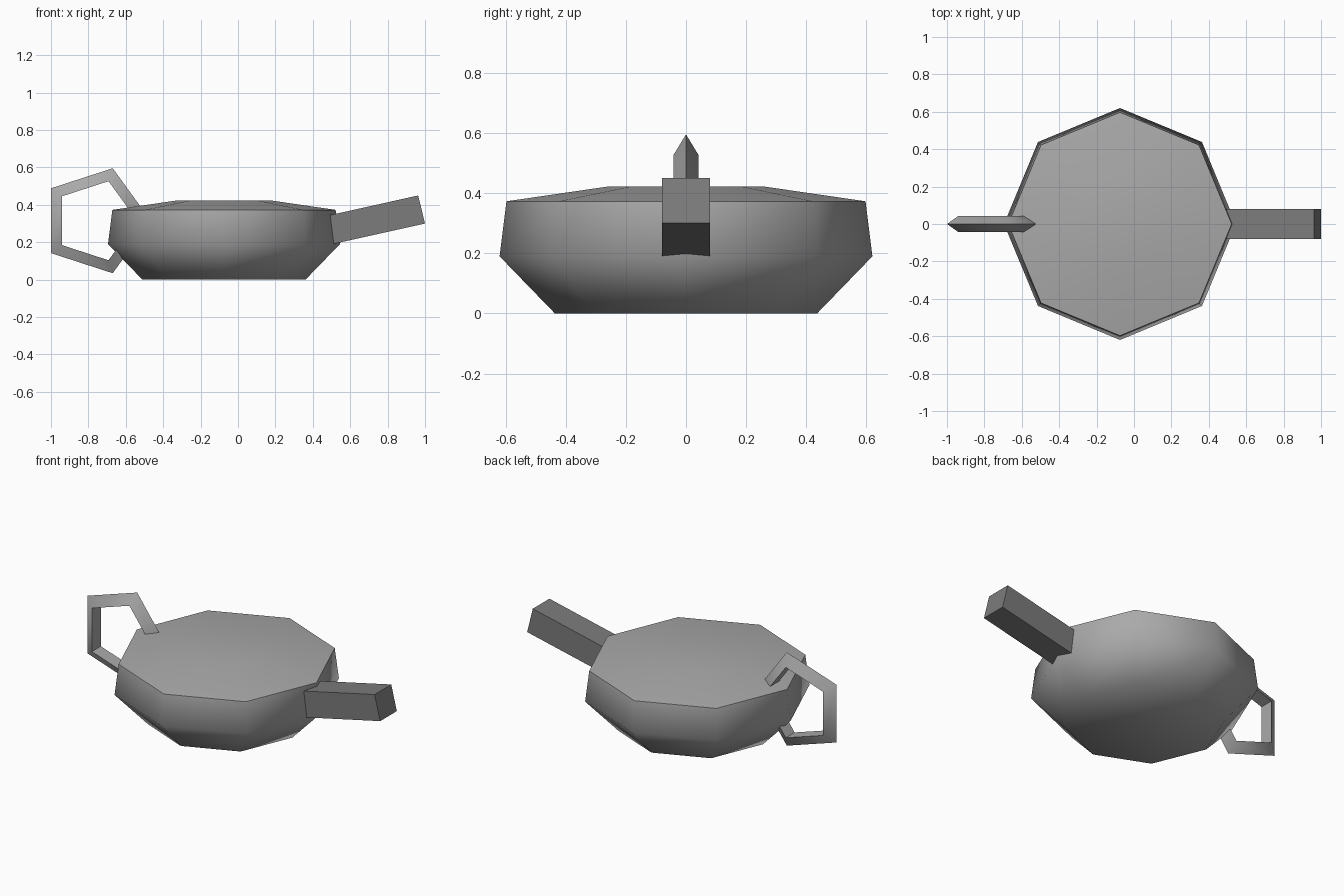
import bpy, bmesh
from math import radians, sin, cos, pi, tau
from mathutils import Vector

if "Cube" in bpy.data.objects:
    bpy.data.objects.remove(bpy.data.objects["Cube"])


def make_object(name, bm, grey):
    bmesh.ops.recalc_face_normals(bm, faces=bm.faces)
    mesh = bpy.data.meshes.new(name)
    bm.to_mesh(mesh)
    bm.free()
    obj = bpy.data.objects.new(name, mesh)
    bpy.context.collection.objects.link(obj)
    mat = bpy.data.materials.new(name + "_grey")
    mat.diffuse_color = (grey, grey, grey, 1)
    mat.use_nodes = True
    mat.node_tree.nodes["Principled BSDF"].inputs["Base Color"].default_value = mat.diffuse_color
    mesh.materials.append(mat)
    bpy.ops.object.select_all(action='DESELECT')
    bpy.context.view_layer.objects.active = obj
    obj.select_set(True)
    bpy.ops.object.shade_smooth_by_angle(angle=radians(60))
    return obj


def bridge(bm, a, b):
    n = len(a)
    for i in range(n):
        j = (i + 1) % n
        bm.faces.new((a[i], a[j], b[j], b[i]))


# Pot body: eight-sided squat profile (radius, height) with a shallow lid
bm = bmesh.new()
rings = []
for r, z in [(0.436, 0), (0.62, 0.19), (0.597, 0.373), (0.254, 0.423)]:
    rings.append([bm.verts.new((-0.075 + r * cos(k * pi / 4), r * sin(k * pi / 4), z))
                  for k in range(8)])
for a, b in zip(rings, rings[1:]):
    bridge(bm, a, b)
bm.faces.new(rings[0])
bm.faces.new(rings[-1])
make_object("pot_body", bm, 0.4)

# Spout: tilted square bar running into the body
bm = bmesh.new()
ends = []
for top, bottom in [((0.47, 0.34), (0.505, 0.19)), ((0.963, 0.45), (1.0, 0.30))]:
    ends.append([bm.verts.new((p[0], y, p[1]))
                 for p, y in [(top, -0.079), (top, 0.079), (bottom, 0.079), (bottom, -0.079)]])
bridge(bm, *ends)
for e in ends:
    bm.faces.new(e)
make_object("spout", bm, 0.2)

# Handle: five-sided ring with a triangular section, point outwards
bm = bmesh.new()
centre = Vector((-0.761, 0, 0.315))
major, minor = 0.2465, 0.0485
rings = []
for i in range(5):
    t = i * tau / 5
    ring = []
    for k in range(3):
        r = major + minor * cos(k * tau / 3)
        ring.append(bm.verts.new(centre + Vector((r * cos(t), minor * sin(k * tau / 3), r * sin(t)))))
    rings.append(ring)
for i in range(5):
    bridge(bm, rings[i], rings[(i + 1) % 5])
make_object("handle", bm, 0.4)
